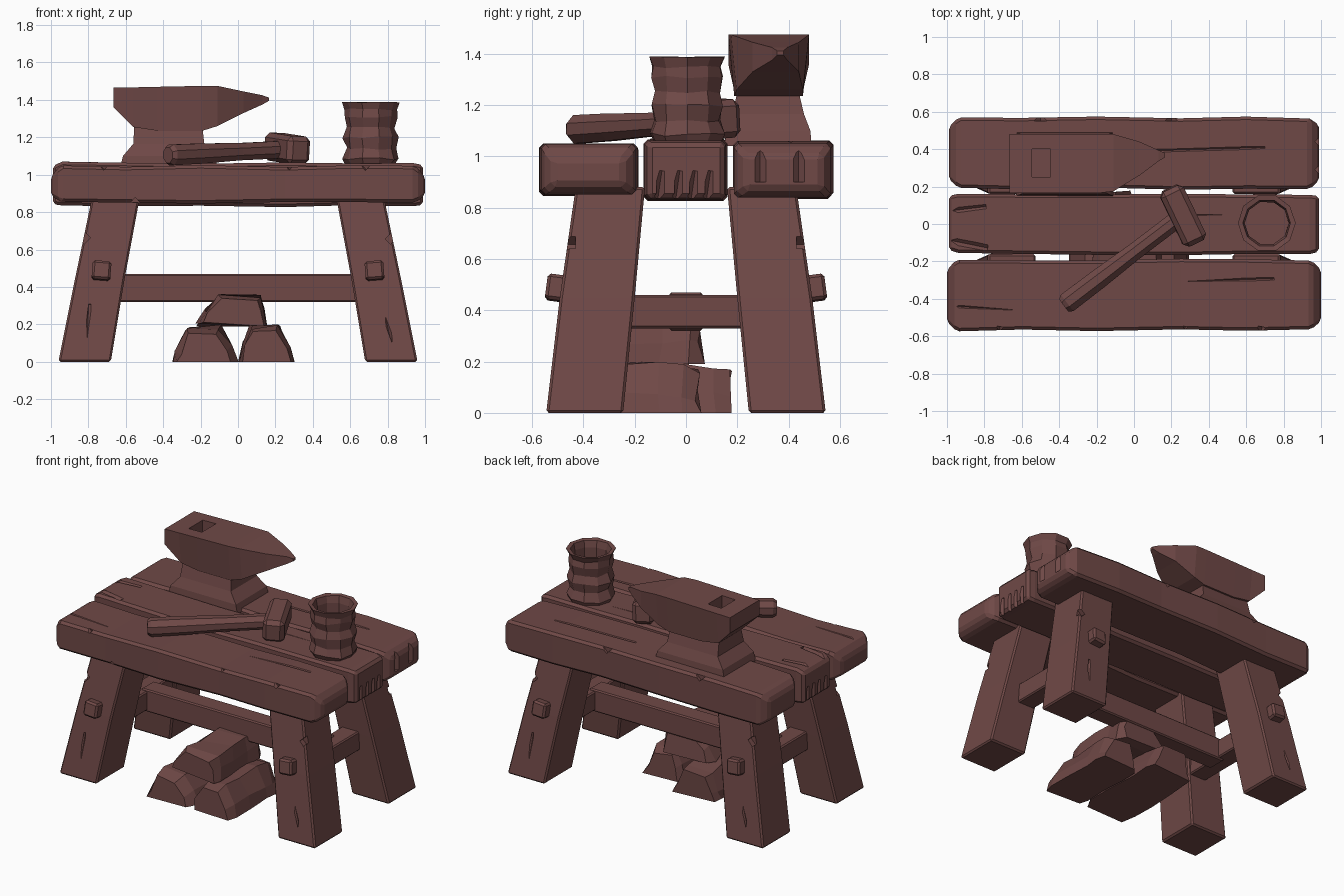
import bpy, bmesh, math, random
from math import sin, cos, pi
from mathutils import Vector, Matrix, Euler

random.seed(4)
if "Cube" in bpy.data.objects:
    bpy.data.objects.remove(bpy.data.objects["Cube"])

# Single flat colour
wood = bpy.data.materials.new("dark red brown")
wood.use_nodes = True
colour = (0.16, 0.066, 0.062, 1)
wood.diffuse_color = colour
wood.node_tree.nodes["Principled BSDF"].inputs["Base Color"].default_value = colour


def finish(name, bm, bevel=0):
    bmesh.ops.recalc_face_normals(bm, faces=bm.faces)
    if bevel:
        bmesh.ops.bevel(bm, geom=[e for e in bm.edges if e.calc_face_angle(0) > 0.6],
                        offset=bevel, segments=1, affect='EDGES')
    mesh = bpy.data.meshes.new(name)
    bm.to_mesh(mesh)
    bm.free()
    mesh.materials.append(wood)
    ob = bpy.data.objects.new(name, mesh)
    bpy.context.collection.objects.link(ob)
    return ob


def skin(rings):
    """Join rings of points into a closed solid."""
    bm = bmesh.new()
    loops = [[bm.verts.new(p) for p in ring] for ring in rings]
    n = len(loops[0])
    for a, b in zip(loops, loops[1:]):
        for i in range(n):
            j = (i + 1) % n
            bm.faces.new((a[i], a[j], b[j], b[i]))
    bm.faces.new(loops[0])
    bm.faces.new(loops[-1])
    return bm


def rect_z(z, x0, x1, y0, y1):
    return [(x0, y0, z), (x1, y0, z), (x1, y1, z), (x0, y1, z)]


def rect_x(x, y0, y1, z0, z1):
    return [(x, y0, z0), (x, y1, z0), (x, y1, z1), (x, y0, z1)]


def box(name, loc, size, rot=(0, 0, 0), bevel=0.008):
    bm = bmesh.new()
    m = Matrix.LocRotScale(Vector(loc), Euler(rot), Vector(size))
    bmesh.ops.create_cube(bm, size=1, matrix=m)
    return finish(name, bm, bevel)


def carve(ob, cuts):
    """Cut wedge notches given as (location, size, rotation)."""
    bm = bmesh.new()
    for loc, size, rot in cuts:
        m = Matrix.LocRotScale(Vector(loc), Euler(rot), Vector(size))
        bmesh.ops.create_cube(bm, size=1, matrix=m)
    cutter = finish("notch_cutter", bm)
    cutter.hide_render = True
    mod = ob.modifiers.new("notches", 'BOOLEAN')
    mod.operation, mod.solver, mod.object = 'DIFFERENCE', 'EXACT', cutter
    dg = bpy.context.evaluated_depsgraph_get()
    mesh = bpy.data.meshes.new_from_object(ob.evaluated_get(dg))
    ob.modifiers.clear()
    ob.data = mesh
    bpy.data.objects.remove(cutter)


def jit(a):
    return random.uniform(-a, a)


# Table top planks
def plank(name, y0, y1, z0, z1, end, inset):
    rings = []
    for x in (-end, -end + 0.05, -0.6, -0.2, 0.25, 0.6, end - 0.05, end):
        d = inset if abs(x) == end else 0
        j = 0.007
        rings.append(rect_x(x, y0 + d + jit(j), y1 - d + jit(j),
                            z0 + d * 0.8 + jit(j), z1 - d + jit(j)))
    return finish(name, skin(rings), 0.016)


front = plank("front_plank", -0.568, -0.19, 0.85, 1.045, 1.0, 0.05)
middle = plank("middle_plank", -0.16, 0.16, 0.83, 1.065, 0.99, 0.015)
back = plank("back_plank", 0.19, 0.568, 0.84, 1.055, 0.99, 0.045)

q = pi / 4
carve(front, [((x, -0.575, 1.05), (0.04, 0.05, 0.04), (0.3, q, 0))
              for x in (-0.72, 0.27, 0.68)]
      + [((-0.55, -0.575, 0.85), (0.04, 0.05, 0.04), (0, q, 0)),
         ((0.5, -0.3, 1.05), (0.5, 0.012, 0.012), (q, 0, 0.03)),
         ((-0.8, -0.45, 1.05), (0.3, 0.012, 0.012), (q, 0, -0.06))])
carve(middle, [((s * 1.0, y, 0.85), (0.07, 0.022, 0.18), (0, s * 0.2, q))
               for s in (-1, 1) for y in (-0.09, -0.02, 0.04, 0.1)]
      + [((-0.93, -0.1, 1.07), (0.3, 0.025, 0.03), (q, 0, -0.2)),
         ((-0.9, 0.08, 1.07), (0.22, 0.02, 0.02), (q, 0, 0.12)),
         ((0.45, 0.05, 1.07), (0.5, 0.012, 0.012), (q, 0, 0.02))])
carve(back, [((x, 0.575, 1.06), (0.05, 0.05, 0.05), (0, q, 0)) for x in (-0.5, 0.2)]
      + [((1.0, y, 1.0), (0.06, 0.03, 0.2), (0, 0, q)) for y in (0.3, 0.45)]
      + [((0.4, 0.4, 1.06), (0.6, 0.012, 0.012), (q, 0, 0.03))])

# Splayed legs with a peg on each, and side braces
for sx, side in ((-1, "right"), (1, "left")):
    for sy, end in ((-1, "front"), (1, "back")):
        rings = [rect_z(z, sx * x0, sx * x1, sy * y0, sy * y1) for z, x0, x1, y0, y1 in
                 ((0, 0.68, 0.96, 0.245, 0.545), (0.45, 0.605, 0.87, 0.2, 0.492),
                  (0.88, 0.525, 0.78, 0.16, 0.43))]
        leg = finish(f"{end}_{side}_leg", skin(rings), 0.01)
        carve(leg, [((sx * 0.9, sy * 0.545, 0.3), (0.035, 0.04, 0.05), (q, 0, 0)),
                    ((sx * 0.82, sy * 0.45, 0.66), (0.04, 0.04, 0.05), (0, q, 0)),
                    ((sx * 0.8, sy * 0.526, 0.2), (0.012, 0.02, 0.22), (sy * 0.12, -sx * 0.18, q))])
        box(f"{end}_{side}_peg", (sx * 0.73, sy * 0.49, 0.485), (0.1, 0.11, 0.1),
            (sy * 0.13, -sx * 0.08, 0), 0.012)
    box(f"{side}_brace", (sx * 0.7, 0, 0.395), (0.13, 0.8, 0.13))
box("long_brace", (0, 0, 0.395), (1.36, 0.13, 0.15))


# Rough stone blocks under the bench
def stone(name, outline, y0, y1):
    cx = sum(p[0] for p in outline) / len(outline)
    base = min(p[1] for p in outline)
    rings = []
    for t in (0, 0.12, 0.4, 0.7, 0.9, 1):
        s = 0.86 if t in (0, 1) else 1
        rings.append([(cx + (x - cx) * s + jit(0.012), y0 + (y1 - y0) * t + jit(0.015),
                       base if z == base else base + (z - base) * s + jit(0.014))
                      for x, z in outline])
    return finish(name, skin(rings))


stone("right_stone", ((-0.34, 0), (-0.33, 0.05), (-0.27, 0.18), (-0.1, 0.185),
                      (-0.03, 0.08), (-0.005, 0)), -0.5, 0.17)
stone("left_stone", ((0.005, 0), (0.03, 0.1), (0.07, 0.185), (0.22, 0.185),
                     (0.28, 0.07), (0.295, 0)), -0.5, 0.05)
stone("upper_stone", ((-0.22, 0.2), (-0.18, 0.27), (-0.1, 0.355), (0.11, 0.345),
                      (0.14, 0.28), (0.155, 0.19)), -0.45, 0.06)

# Anvil foot and waist
finish("anvil_foot", skin([rect_z(*r) for r in (
    (1.04, -0.63, -0.11, 0.15, 0.49), (1.1, -0.615, -0.125, 0.155, 0.485),
    (1.165, -0.56, -0.18, 0.18, 0.46), (1.25, -0.555, -0.19, 0.2, 0.44),
    (1.32, -0.57, -0.15, 0.19, 0.45))]))

# Anvil body tapering into the horn, with a square hole in its face
body = skin([rect_x(*r) for r in (
    (-0.665, 0.165, 0.48, 1.36, 1.465), (-0.56, 0.165, 0.48, 1.255, 1.467),
    (-0.43, 0.165, 0.48, 1.235, 1.47), (-0.19, 0.165, 0.48, 1.235, 1.475),
    (-0.11, 0.175, 0.48, 1.26, 1.475), (0.03, 0.26, 0.44, 1.33, 1.445),
    (0.13, 0.335, 0.395, 1.375, 1.425), (0.165, 0.355, 0.38, 1.395, 1.412))])
bmesh.ops.recalc_face_normals(body, faces=body.faces)
# pinch the underside toward the waist
for v in body.verts:
    if v.co.z < 1.34 and v.co.x < 0:
        v.co.y = 0.32 + (v.co.y - 0.32) * 0.85
face = min((f for f in body.faces if f.normal.z > 0.9),
           key=lambda f: abs(f.calc_center_median().x + 0.495))
bmesh.ops.inset_individual(body, faces=[face], thickness=0.022)
for v in face.verts:
    v.co.y = 0.325 + math.copysign(0.075, v.co.y - 0.325)
hole = bmesh.ops.extrude_discrete_faces(body, faces=[face])["faces"][0]
bmesh.ops.translate(body, verts=hole.verts, vec=(0, 0, -0.1))
finish("anvil_body", body)

# Hammer handle: eight sided, slightly swollen at the grip
start, stop = Vector((-0.375, -0.435, 1.105)), Vector((0.25, 0.04, 1.135))
along = (stop - start).normalized()
across = along.cross(Vector((0, 0, 1))).normalized()
up = across.cross(along)
rings = []
for t, r in ((0, 0.045), (0.03, 0.06), (0.3, 0.058), (0.6, 0.05), (1, 0.05)):
    rings.append([start.lerp(stop, t) + across * r * cos(a) + up * r * sin(a)
                  for a in (i * q + q / 2 for i in range(8))])
finish("hammer_handle", skin(rings))
box("hammer_head", (0.262, 0.045, 1.14), (0.135, 0.325, 0.15), (0.07, 0.03, 0.45), 0.025)

# Dented open cup: outer wall up, then inner wall down
rings = []
for k, (r, z) in enumerate(((0.135, 1.055), (0.15, 1.085), (0.132, 1.14), (0.146, 1.2),
                            (0.13, 1.25), (0.142, 1.31), (0.138, 1.35), (0.155, 1.388),
                            (0.128, 1.385), (0.118, 1.34), (0.118, 1.1))):
    dent = 0.006 if k < 7 else 0.002
    rings.append([(0.71 + (r + jit(dent)) * cos(a), 0.005 + (r + jit(dent)) * sin(a),
                   z + jit(dent)) for a in (i * pi / 5 for i in range(10))])
finish("cup", skin(rings))
